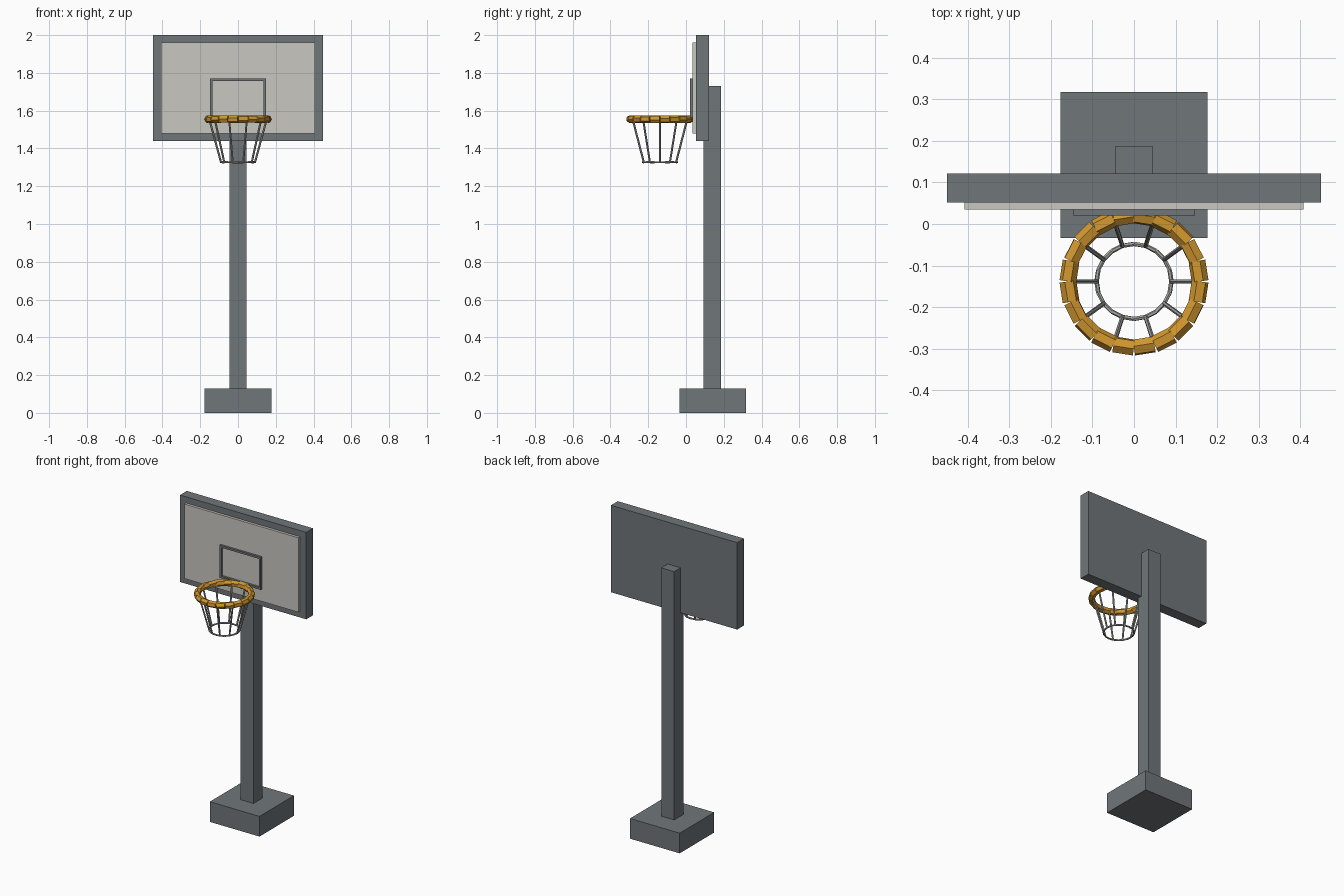
import bpy, bmesh, math
from mathutils import Vector, Matrix

cube = bpy.data.objects.get("Cube")
if cube:
    bpy.data.objects.remove(cube, do_unlink=True)


def material(name, rgb):
    m = bpy.data.materials.new(name)
    m.use_nodes = True
    m.diffuse_color = (*rgb, 1)
    m.node_tree.nodes["Principled BSDF"].inputs["Base Color"].default_value = (*rgb, 1)
    return m


grey = material("slate_grey", (0.16, 0.18, 0.195))
cream = material("warm_white", (0.58, 0.57, 0.53))
orange = material("rim_orange", (0.64, 0.31, 0.028))
silver = material("net_grey", (0.38, 0.38, 0.37))


def finish(name, bm, mat):
    mesh = bpy.data.meshes.new(name)
    bm.to_mesh(mesh)
    bm.free()
    mesh.materials.append(mat)
    obj = bpy.data.objects.new(name, mesh)
    bpy.context.collection.objects.link(obj)
    return obj


def add_box(bm, lo, hi):
    lo, hi = Vector(lo), Vector(hi)
    bmesh.ops.create_cube(bm, size=1, matrix=Matrix.Translation((lo + hi) / 2)
                          @ Matrix.Diagonal((*(hi - lo), 1)))


def box(name, lo, hi, mat):
    bm = bmesh.new()
    add_box(bm, lo, hi)
    return finish(name, bm, mat)


def add_rod(bm, a, b, radius):
    # Hexagonal rod between two points
    d = b - a
    turn = Vector((0, 0, 1)).rotation_difference(d).to_matrix().to_4x4()
    # Start the hexagon with corners on the y axis
    roll = Matrix.Rotation(math.pi / 2, 4, "Z")
    bmesh.ops.create_cone(bm, cap_ends=True, segments=6, radius1=radius, radius2=radius,
                          depth=d.length, matrix=Matrix.Translation((a + b) / 2) @ turn @ roll)
    return bm


def on_circle(radius, step, count, z):
    t = math.tau * step / count
    return Vector((radius * math.cos(t), HOOP_Y + radius * math.sin(t), z))


def hoop(name, radius, z, thickness, count, mat):
    bm = bmesh.new()
    for i in range(count):
        add_rod(bm, on_circle(radius, i, count, z), on_circle(radius, i + 1, count, z), thickness)
    return finish(name, bm, mat)


# Stand and board
box("base", (-0.177, -0.034, 0), (0.177, 0.317, 0.13), grey)
box("post", (-0.046, 0.092, 0.13), (0.046, 0.186, 1.73), grey)
box("backboard", (-0.45, 0.052, 1.44), (0.45, 0.121, 2.0), grey)
box("board_panel", (-0.407, 0.035, 1.48), (0.407, 0.052, 1.96), cream)

# Target outline on the panel
W, LOW, TOP, BAR = 0.147, 1.56, 1.77, 0.013
bm = bmesh.new()
for x in (-W, W - BAR):
    add_box(bm, (x, 0.021, LOW), (x + BAR, 0.035, TOP))
for z in (LOW, TOP - BAR):
    add_box(bm, (BAR - W, 0.021, z), (W - BAR, 0.035, z + BAR))
finish("target_frame", bm, grey)

# Rim and net
HOOP_Y, RIM_Z, NET_Z = -0.138, 1.555, 1.327
hoop("rim", 0.159, RIM_Z, 0.0205, 20, orange)
hoop("net_ring", 0.09, NET_Z, 0.0055, 20, silver)
bm = bmesh.new()
for i in range(10):
    add_rod(bm, on_circle(0.152, i, 10, RIM_Z), on_circle(0.09, i, 10, NET_Z), 0.0055)
finish("net_strands", bm, silver)
